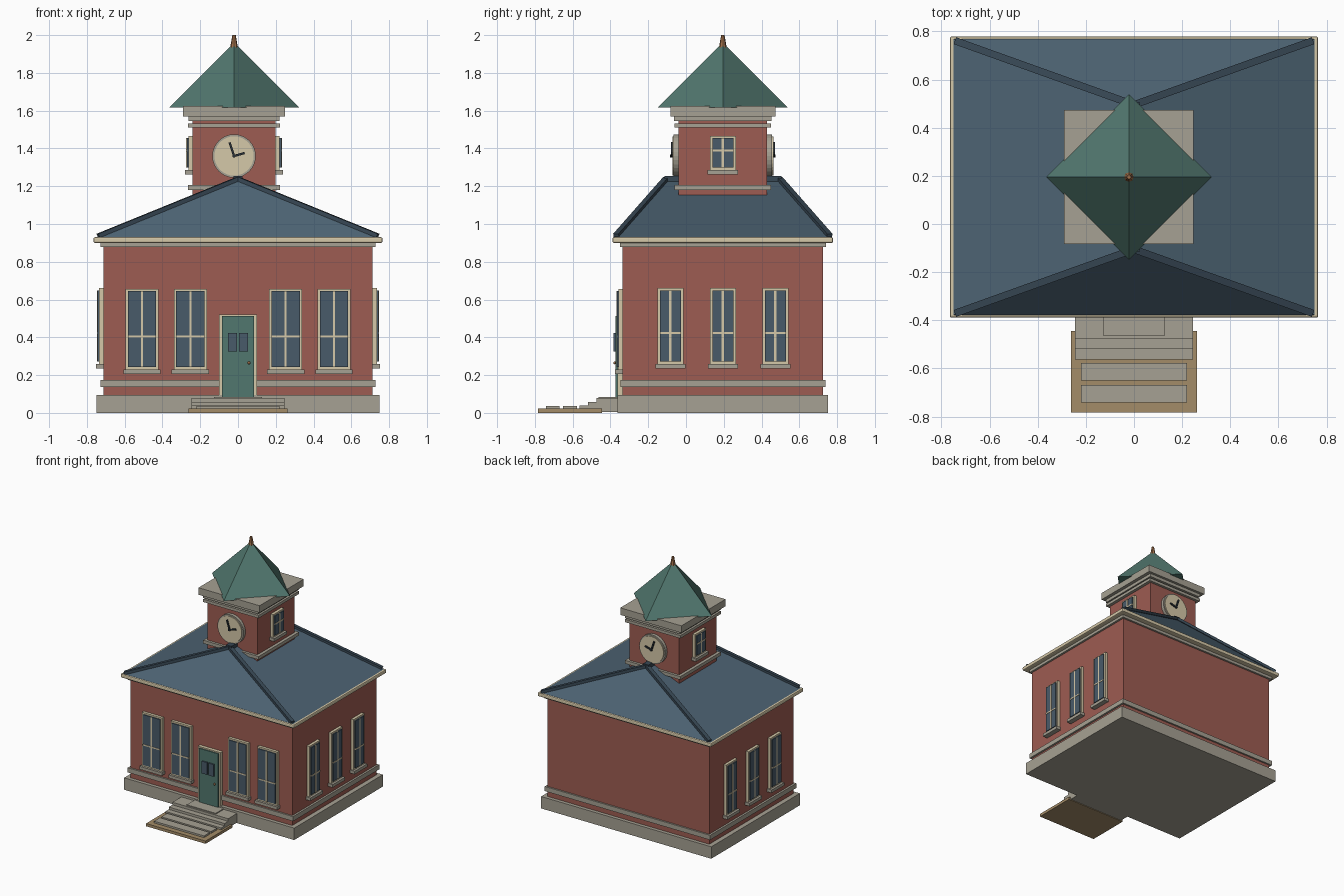
import bpy, bmesh, math
from mathutils import Matrix, Vector

cube = bpy.data.objects.get("Cube")
if cube:
    bpy.data.objects.remove(cube, do_unlink=True)


def material(name, r, g, b):
    lin = [(c / 255 / 12.92 if c < 10 else ((c / 255 + 0.055) / 1.055) ** 2.4) for c in (r, g, b)]
    m = bpy.data.materials.new(name)
    m.use_nodes = True
    m.diffuse_color = (*lin, 1)
    bsdf = m.node_tree.nodes["Principled BSDF"]
    bsdf.inputs["Base Color"].default_value = (*lin, 1)
    bsdf.inputs["Roughness"].default_value = 0.8
    return m


BRICK = material("red brick", 158, 92, 82)
STONE = material("grey stone", 166, 161, 147)
CREAM = material("cream trim", 213, 200, 168)
SLATE = material("blue slate", 77, 99, 115)
RIDGE = material("dark slate", 56, 72, 85)
TEAL = material("green paint", 81, 119, 110)
GLASS = material("window glass", 73, 91, 106)
DARK = material("dark iron", 40, 48, 54)
WOOD = material("tan path", 164, 140, 104)
COPPER = material("copper", 160, 112, 74)


def finish(name, bm, mat, matrix=Matrix()):
    bmesh.ops.recalc_face_normals(bm, faces=bm.faces)
    mesh = bpy.data.meshes.new(name)
    bm.to_mesh(mesh)
    bm.free()
    mesh.materials.append(mat)
    ob = bpy.data.objects.new(name, mesh)
    ob.matrix_world = matrix
    bpy.context.collection.objects.link(ob)
    return ob


def box(name, xs, ys, zs, mat, matrix=Matrix(), bevel=0):
    bm = bmesh.new()
    bmesh.ops.create_cube(bm, size=1)
    mid = Vector([sum(s) / 2 for s in (xs, ys, zs)])
    size = [abs(s[1] - s[0]) for s in (xs, ys, zs)]
    bmesh.ops.transform(bm, matrix=Matrix.Translation(mid) @ Matrix.Diagonal((*size, 1)), verts=bm.verts)
    ob = finish(name, bm, mat, matrix)
    if bevel:
        mod = ob.modifiers.new("soft edge", "BEVEL")
        mod.width = bevel
        mod.segments = 2
    return ob


def slab(name, cx, hx, cy, hy, z0, z1, mat, bevel=0):
    return box(name, (cx - hx, cx + hx), (cy - hy, cy + hy), (z0, z1), mat, bevel=bevel)


def cone(name, r1, r2, depth, sides, mat, matrix):
    bm = bmesh.new()
    bmesh.ops.create_cone(bm, cap_ends=True, segments=sides, radius1=r1, radius2=r2, depth=depth)
    return finish(name, bm, mat, matrix)


def bar(name, a, b, width, height, mat):
    # rectangular bar running from a to b
    a, b = Vector(a), Vector(b)
    d = (b - a).normalized()
    side = d.cross(Vector((0, 0, 1))).normalized()
    rot = Matrix((side, d, side.cross(d))).transposed().to_4x4()
    return box(name, (-width / 2, width / 2), (0, (b - a).length), (-height / 2, height / 2),
               mat, Matrix.Translation(a) @ rot)


def wall(x, y, degrees):
    # local frame on a wall: local -y points outward
    return Matrix.Translation((x, y, 0)) @ Matrix.Rotation(math.radians(degrees), 4, "Z")


def window(name, frame, width, z0, z1, rail):
    w = width / 2
    t = 0.013
    box(name + "_frame", (-w, w), (-0.022, 0.01), (z0, z1), CREAM, frame)
    box(name + "_glass", (-w + t, w - t), (-0.03, 0), (z0 + t, z1 - t), GLASS, frame)
    box(name + "_mullion", (-0.006, 0.006), (-0.033, 0), (z0 + t, z1 - t), CREAM, frame)
    box(name + "_rail", (-w + t, w - t), (-0.033, 0), (rail - 0.005, rail + 0.005), CREAM, frame)
    box(name + "_sill", (-w - 0.011, w + 0.011), (-0.04, 0.01), (z0 - 0.024, z0), STONE, frame)


CY = 0.195   # depth centre of the building
FRONT = -0.335

# Main block
slab("foundation", 0, 0.75, CY, 0.558, 0, 0.095, STONE)
slab("brick_walls", 0, 0.713, CY, 0.53, 0.09, 0.9, BRICK)
slab("belt_course", 0, 0.729, CY, 0.543, 0.138, 0.175, STONE)
slab("upper_course", 0, 0.729, CY, 0.545, 0.878, 0.902, STONE)
slab("eave_fascia", 0, 0.765, CY, 0.584, 0.9, 0.93, CREAM, bevel=0.008)

# Hipped roof with ridge and hip caps
RX, RY, RIDGE_Y, EAVE, PEAK = 0.75, 0.573, 0.3, 0.93, 1.235
bm = bmesh.new()
eave = [bm.verts.new((sx * RX, CY + sy * RY, EAVE)) for sx, sy in ((-1, -1), (1, -1), (1, 1), (-1, 1))]
front_peak, back_peak = [bm.verts.new((0, CY + s * RIDGE_Y, PEAK)) for s in (-1, 1)]
bm.faces.new(eave)
bm.faces.new((eave[0], eave[1], front_peak))
bm.faces.new((eave[1], eave[2], back_peak, front_peak))
bm.faces.new((eave[2], eave[3], back_peak))
bm.faces.new((eave[3], eave[0], front_peak, back_peak))
finish("hipped_roof", bm, SLATE)
for sx, xn in ((-1, "right"), (1, "left")):
    for sy, yn in ((-1, "front"), (1, "back")):
        bar(f"hip_cap_{yn}_{xn}", (sx * (RX - 0.01), CY + sy * (RY - 0.008), EAVE + 0.008),
            (0, CY + sy * RIDGE_Y, PEAK + 0.004), 0.03, 0.022, RIDGE)
slab("ridge_cap", 0, 0.024, CY, 0.31, PEAK - 0.01, PEAK + 0.02, RIDGE)

# Front and side windows
for i, x in enumerate((-0.508, -0.252, 0.252, 0.508)):
    window(f"front_window_{i + 1}", wall(x, FRONT, 0), 0.176, 0.23, 0.657, 0.405)
for sx, side in ((-1, "right"), (1, "left")):
    for i, dy in enumerate((-0.278, 0, 0.278)):
        window(f"{side}_window_{i + 1}", wall(sx * 0.713, CY + dy, sx * 90), 0.137, 0.259, 0.661, 0.423)

# Door
door = wall(0, FRONT, 0)
box("door_surround", (-0.1, 0.1), (-0.027, 0.01), (0.08, 0.522), CREAM, door)
box("door_panel", (-0.085, 0.085), (-0.037, 0), (0.08, 0.512), TEAL, door)
for s in (-1, 1):
    box("door_pane", (s * 0.006, s * 0.052), (-0.048, 0), (0.325, 0.422), GLASS, door)
bm = bmesh.new()
bmesh.ops.create_uvsphere(bm, u_segments=10, v_segments=6, radius=0.008)
finish("door_knob", bm, COPPER, Matrix.Translation((0.058, FRONT - 0.042, 0.265)))

# Steps and path
for i, (y, top) in enumerate(((-0.475, 0.078), (-0.52, 0.057), (-0.563, 0.038))):
    box(f"step_{i + 1}", (-0.246, 0.246), (y, FRONT), (0.005, top), STONE)
box("door_landing", (-0.128, 0.128), (-0.463, FRONT), (0.07, 0.085), STONE)
box("path", (-0.262, 0.262), (-0.783, -0.445), (0, 0.022), WOOD)
for i, y in enumerate((-0.651, -0.742)):
    box(f"paver_{i + 1}", (-0.22, 0.22), (y, y + 0.073), (0.015, 0.036), STONE)

# Tower
TX = -0.021
slab("tower_walls", TX, 0.22, CY, 0.235, 1.1, 1.6, BRICK)
for name, hx, hy, z0, z1 in (("tower_base_band", 0.244, 0.255, 1.18, 1.206),
                             ("tower_lower_cornice", 0.244, 0.255, 1.51, 1.533),
                             ("tower_middle_cornice", 0.242, 0.258, 1.545, 1.572),
                             ("tower_top_cornice", 0.269, 0.278, 1.57, 1.626)):
    slab(name, TX, hx, CY, hy, z0, z1, STONE)
for sx, side in ((-1, "right"), (1, "left")):
    window(f"tower_{side}_window", wall(TX + sx * 0.22, CY, sx * 90), 0.138, 1.285, 1.467, 1.39)

# Clocks on the front and back of the tower
for s, side in ((-1, "front"), (1, "back")):
    y = CY + s * 0.235
    turn = Matrix.Rotation(math.pi / 2, 4, "X")
    cone(f"{side}_clock_rim", 0.115, 0.115, 0.05, 32, STONE, Matrix.Translation((TX, y, 1.36)) @ turn)
    cone(f"{side}_clock_face", 0.104, 0.104, 0.064, 32, CREAM, Matrix.Translation((TX, y, 1.36)) @ turn)
    for hand, dx, dz in (("hour", -0.024, 0.072), ("minute", 0.056, 0.016)):
        bar(f"{side}_{hand}_hand", (TX, y + s * 0.036, 1.36), (TX + dx, y + s * 0.036, 1.36 + dz),
            0.009, 0.012, DARK)
    cone(f"{side}_clock_hub", 0.009, 0.009, 0.09, 10, DARK, Matrix.Translation((TX, y, 1.36)) @ turn)

# Spire, corners facing the four sides
cone("tower_roof", 0.344, 0.018, 0.326, 4, TEAL, Matrix.Translation((TX, CY, 1.617 + 0.163)))
cone("finial", 0.022, 0.009, 0.075, 8, COPPER, Matrix.Translation((TX, CY, 1.9625)))
